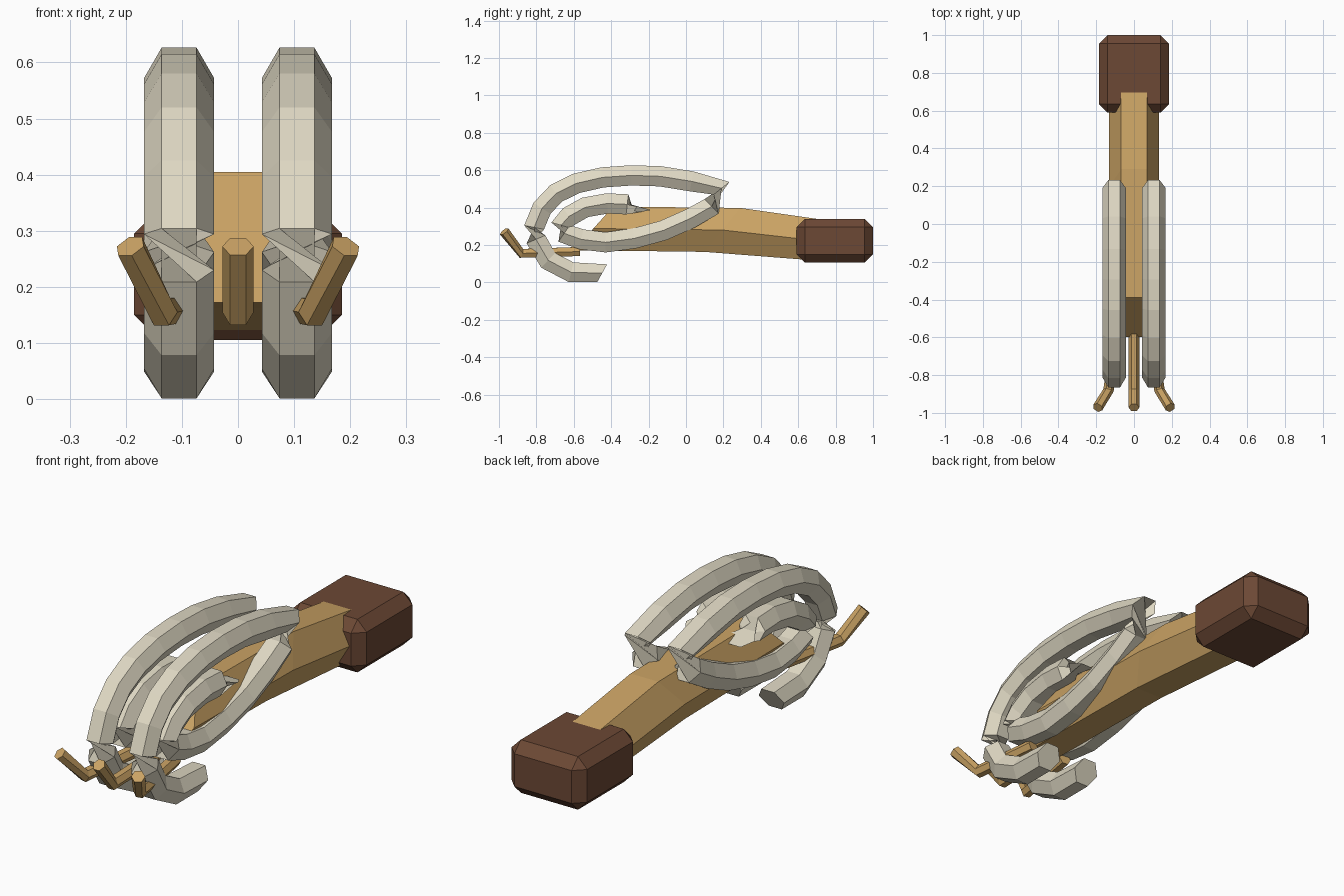
import bpy, bmesh
from math import cos, sin, pi
from mathutils import Vector

if "Cube" in bpy.data.objects:
    bpy.data.objects.remove(bpy.data.objects["Cube"])


def material(name, rgb):
    m = bpy.data.materials.new(name)
    m.diffuse_color = (*rgb, 1)
    m.use_nodes = True
    m.node_tree.nodes["Principled BSDF"].inputs["Base Color"].default_value = m.diffuse_color
    return m


BONE = material("bone", (0.74, 0.69, 0.55))
TAN = material("tan_wood", (0.60, 0.37, 0.13))
BROWN = material("brown_wood", (0.15, 0.065, 0.035))


def finish(bm, name, mat):
    me = bpy.data.meshes.new(name)
    bmesh.ops.recalc_face_normals(bm, faces=bm.faces[:])
    bm.to_mesh(me)
    bm.free()
    me.materials.append(mat)
    ob = bpy.data.objects.new(name, me)
    bpy.context.collection.objects.link(ob)
    return ob


def loft(name, rings, mat):
    """Skin a list of closed rings and cap both ends."""
    bm = bmesh.new()
    rows = [[bm.verts.new(p) for p in ring] for ring in rings]
    for a, b in zip(rows, rows[1:]):
        for i in range(len(a)):
            j = (i + 1) % len(a)
            bm.faces.new((a[i], a[j], b[j], b[i]))
    bm.faces.new(rows[0][::-1])
    bm.faces.new(rows[-1])
    return finish(bm, name, mat)


def sweep(name, path, radius, mat):
    """Hexagonal tube; first and last points only steer the end directions.
    The z-up frame turns over where the path runs vertical, pinching the tube."""
    path = [Vector(p) for p in path]
    rings = []
    for prev, p, nxt in zip(path, path[1:], path[2:]):
        t = (nxt - prev).normalized()
        side = t.cross(Vector((0, 0, 1))).normalized()
        up = side.cross(t)
        rings.append([p + radius * (side * cos(k * pi / 3) + up * sin(k * pi / 3))
                      for k in range(6)])
    loft(name, rings, mat)


# Spiral coils (y, z), from the inner tip outwards
COIL = [(-.33, .36), (-.239, .401), (-.314, .417), (-.421, .422), (-.539, .401),
        (-.625, .353), (-.668, .305), (-.651, .262), (-.56, .23), (-.43, .214),
        (-.276, .235), (-.12, .278), (.024, .342), (.137, .406), (.19, .503),
        (.03, .54), (-.137, .567), (-.292, .572), (-.448, .561), (-.587, .529),
        (-.694, .476), (-.77, .396), (-.812, .294), (-.802, .23), (-.737, .118),
        (-.614, .054), (-.448, .049), (-.41, -.06)]
for side, s in (("left", -1), ("right", 1)):
    sweep("coil_" + side, [(s * .105, y, z) for y, z in COIL], .0625, BONE)

# Neck: slanted hexagonal sections given by top, middle and bottom (y, z)
NECK = [((-.39, .405), (-.495, .288), (-.597, .172)),
        ((.29, .398), (.195, .28), (.1, .163)),
        ((.85, .318), (.77, .215), (.69, .117))]
loft("neck", [[(.068, *t), (.132, *m), (.068, *b), (-.068, *b), (-.132, *m), (-.068, *t)]
              for t, m, b in NECK], TAN)

# Bent prongs at the front
for side, s in (("left", -1), ("middle", 0), ("right", 1)):
    a = Vector((s * .09, -.57, .165))
    b = Vector((s * .135, -.88, .155))
    c = Vector((s * .192, -.972, .272))
    sweep("prong_" + side, [a * 2 - b, a, b, c, c * 2 - b], .028, TAN)

# Chamfered block at the back
bm = bmesh.new()
bmesh.ops.create_cube(bm, size=1)
for v in bm.verts:
    v.co = Vector((v.co.x * .37, v.co.y * .41 + .795, v.co.z * .235 + .2225))
bmesh.ops.bevel(bm, geom=bm.edges[:], offset=.045, segments=1, affect='EDGES')
finish(bm, "butt_block", BROWN)
